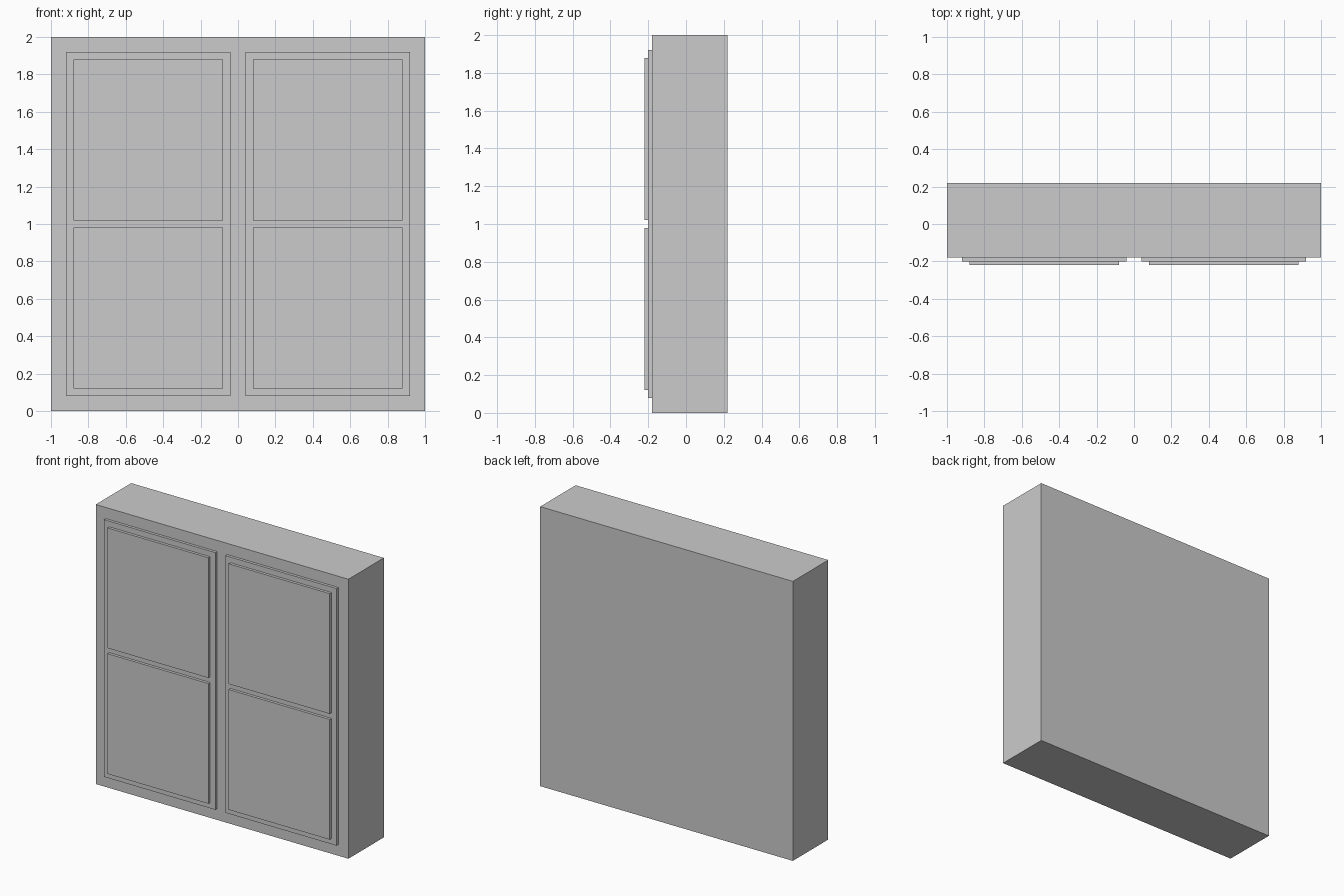
import bpy

if "Cube" in bpy.data.objects:
    bpy.data.objects.remove(bpy.data.objects["Cube"])


def box(name, x, y, z):
    """Axis-aligned box from (min, max) ranges."""
    bpy.ops.mesh.primitive_cube_add(
        size=1, location=[(a + b) / 2 for a, b in (x, y, z)])
    ob = bpy.context.object
    ob.name = name
    ob.scale = [b - a for a, b in (x, y, z)]
    bpy.ops.object.transform_apply(location=False, rotation=False, scale=True)
    return ob


# Cabinet body
box("cabinet_body", (-1, 1), (-0.18, 0.22), (0, 2))

for side, cx in (("left", -0.48), ("right", 0.48)):
    # Door slab
    box(f"{side}_door", (cx - 0.44, cx + 0.44), (-0.20, -0.18), (0.08, 1.92))
    # Raised panels on the door
    for level, z in (("lower", (0.12, 0.98)), ("upper", (1.02, 1.88))):
        box(f"{side}_{level}_panel", (cx - 0.40, cx + 0.40), (-0.22, -0.20), z)
